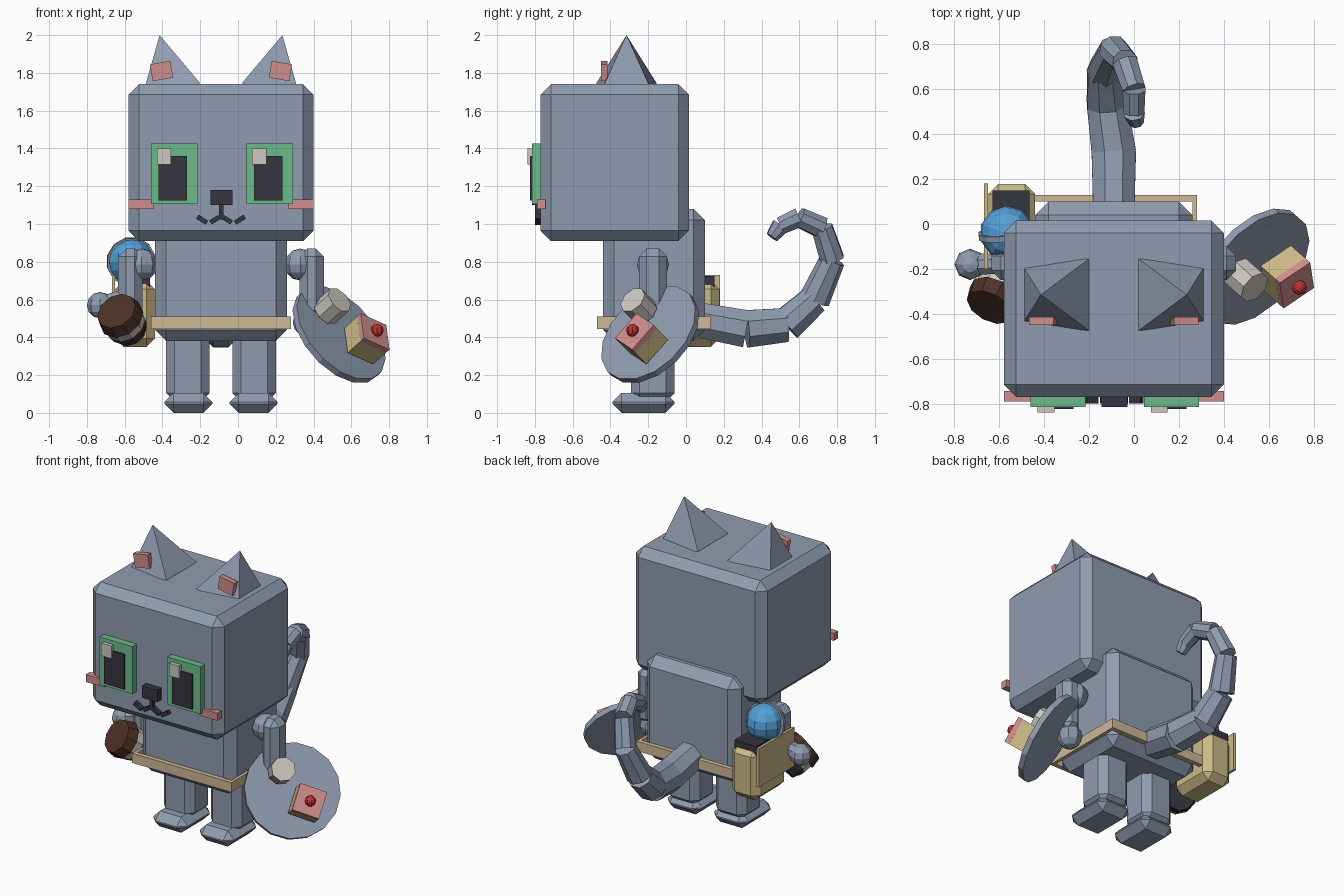
import bpy, bmesh, math
from mathutils import Vector, Matrix

if "Cube" in bpy.data.objects:
    bpy.data.objects.remove(bpy.data.objects["Cube"])

MID = -0.09  # symmetry plane of the character


def material(name, rgb):
    m = bpy.data.materials.new(name)
    m.diffuse_color = (*rgb, 1)
    m.use_nodes = True
    m.node_tree.nodes["Principled BSDF"].inputs["Base Color"].default_value = m.diffuse_color
    return m


FUR = material("blue_grey", (.275, .33, .43))
GREEN = material("green", (.15, .50, .26))
DARK = material("near_black", (.035, .035, .05))
PINK = material("pink", (.62, .27, .26))
CREAM = material("cream", (.60, .58, .53))
BELT = material("belt_tan", (.62, .48, .31))
TAN = material("yellow_tan", (.60, .49, .24))
BLUE = material("sky_blue", (.09, .35, .68))
BROWN = material("brown", (.075, .03, .02))
RED = material("red", (.50, .035, .03))


def finish(name, bm, mat):
    bmesh.ops.recalc_face_normals(bm, faces=bm.faces)
    me = bpy.data.meshes.new(name)
    bm.to_mesh(me)
    bm.free()
    me.materials.append(mat)
    ob = bpy.data.objects.new(name, me)
    bpy.context.collection.objects.link(ob)
    return ob


def box(name, mat, x, y, z, bevel=0, tilt=0):
    """Box from (min, max) ranges, chamfered, tilted about the y axis."""
    lo, hi = Vector((x[0], y[0], z[0])), Vector((x[1], y[1], z[1]))
    bm = bmesh.new()
    bmesh.ops.create_cube(bm, size=1, matrix=Matrix.Diagonal((*(hi - lo), 1)))
    if bevel:
        bmesh.ops.bevel(bm, geom=bm.edges[:], offset=bevel, segments=1, affect='EDGES')
    bm.transform(Matrix.Translation((lo + hi) / 2) @ Matrix.Rotation(math.radians(tilt), 4, 'Y'))
    return finish(name, bm, mat)


def ball(name, mat, c, r, seg=8, rings=6):
    bm = bmesh.new()
    bmesh.ops.create_uvsphere(bm, u_segments=seg, v_segments=rings, radius=r,
                              matrix=Matrix.Translation(c))
    return finish(name, bm, mat)


def rod(name, mat, a, b, r1, r2, sides=8):
    """Faceted cylinder or cone between two points."""
    a, b = Vector(a), Vector(b)
    bm = bmesh.new()
    rot = (b - a).to_track_quat('Z', 'X').to_matrix().to_4x4()
    bmesh.ops.create_cone(bm, cap_ends=True, segments=sides, radius1=r1, radius2=r2,
                          depth=(b - a).length,
                          matrix=Matrix.Translation((a + b) / 2) @ rot
                          @ Matrix.Rotation(math.pi / sides, 4, 'Z'))
    return finish(name, bm, mat)


def flip(xr):
    return tuple(sorted(2 * MID - v for v in xr))


# Head and torso
box("head", FUR, (-.58, .40), (-.77, .015), (.91, 1.74), .055)
box("torso", FUR, (-.44, .26), (-.44, .10), (.38, 1.08), .06)

# Belt strips around the torso
box("belt_front", BELT, (-.46, .28), (-.47, -.44), (.445, .51))
box("belt_back", BELT, (-.46, .28), (.10, .13), (.445, .51))
box("belt_left", BELT, (-.46, -.44), (-.44, .10), (.445, .51))
box("belt_right", BELT, (.26, .28), (-.44, .10), (.445, .51))

# Paired parts on both sides of the symmetry plane
for side, f, s in (("right", lambda r: r, 1), ("left", flip, -1)):
    box(side + "_leg", FUR, f((-.03, .20)), (-.29, -.06), (.06, .45), .045)
    box(side + "_foot", FUR, f((-.045, .21)), (-.39, -.06), (0, .105), .048)
    box(side + "_arm", FUR, f((.325, .455)), (-.25, -.10), (.50, .87), .042)
    ball(side + "_shoulder", FUR, (MID + s * .42, -.175, .785), .085)
    box(side + "_cheek", PINK, f((.265, .40)), (-.79, -.745), (1.08, 1.13))
    box(side + "_inner_ear", PINK, f((.17, .28)), (-.45, -.415), (1.765, 1.855), 0, s * 10)
    # leaning four-sided ear
    bm = bmesh.new()
    base = [bm.verts.new((MID + s * (x - MID), y, z)) for x, y, z in
            ((.02, -.475, 1.745), (.32, -.45, 1.70), (.32, -.18, 1.70), (.02, -.155, 1.745))]
    tip = bm.verts.new((MID + s * .325, -.315, 2.0))
    bm.faces.new(base)
    for i in range(4):
        bm.faces.new((base[i], base[(i + 1) % 4], tip))
    finish(side + "_ear", bm, FUR)
    # mouth strokes
    box(side + "_mouth_inner", DARK, f((-.085, -.03)), (-.80, -.76), (1.01, 1.035), 0, s * 32)
    box(side + "_mouth_outer", DARK, f((-.02, .04)), (-.80, -.76), (1.01, 1.035), 0, s * -32)

# Eyes, with the highlight on the same side of each
for side, d in (("left", 0), ("right", .505)):
    box(side + "_iris", GREEN, (-.46 + d, -.215 + d), (-.815, -.76), (1.105, 1.425))
    box(side + "_pupil", DARK, (-.42 + d, -.27 + d), (-.825, -.78), (1.125, 1.36))
    box(side + "_eye_glint", CREAM, (-.43 + d, -.355 + d), (-.84, -.79), (1.315, 1.40))

# Nose
box("nose", DARK, (-.145, -.03), (-.815, -.76), (1.10, 1.18))
box("nose_line", DARK, (-.10, -.077), (-.80, -.76), (1.025, 1.11))

# Hands
ball("right_hand", FUR, (.37, -.175, .48), .08)
ball("left_hand", FUR, (-.73, -.18, .57), .07)
rod("left_forearm", FUR, (-.57, -.175, .62), (-.72, -.18, .57), .05, .05)

# Curled tail as tapering faceted segments: x, y, z, radius
tail = [(-.09, .08, .49, .10), (-.09, .32, .445, .107), (-.12, .53, .465, .097),
        (-.13, .68, .60, .083), (-.09, .775, .81, .068), (-.04, .72, .98, .06),
        (0, .60, 1.035, .055), (0, .50, .99, .05), (.01, .455, .93, .035)]
for i, (p, q) in enumerate(zip(tail, tail[1:])):
    rod(f"tail_{i + 1}", FUR, p[:3], q[:3], p[3], q[3])

# Tilted tray held in the right hand
n = Vector((.62, -.55, .56)).normalized()
tray = Vector((.535, -.19, .415))
rod("tray", FUR, tray - n * .018, tray + n * .018, .30, .30, 16)
soft = Vector((.50, -.25, .565))
rod("marshmallow", CREAM, soft - n * .06, soft + n * .06, .077, .077, 8)

# Cake on the tray, turned in the tray plane
across = Vector((0, 0, 1)).cross(n).normalized()
up = n.cross(across)
t = math.radians(25)
e1 = across * math.cos(t) - up * math.sin(t)
e2 = up * math.cos(t) + across * math.sin(t)
frame = Matrix((e1, e2, n)).transposed().to_4x4()
for name, mat, c, h in (("cake_base", TAN, (.674, -.228, .384), .11),
                        ("cake_icing", PINK, (.715, -.264, .421), .035)):
    ob = box(name, mat, (-.087, .087), (-.087, .087), (-h / 2, h / 2))
    ob.matrix_world = Matrix.Translation(c) @ frame
ball("cherry", RED, (.737, -.283, .437), .034)

# Hip pouch with dark opening and side flap
box("pouch", TAN, (-.65, -.44), (-.16, .178), (.35, .70), .045)
box("pouch_opening", DARK, (-.63, -.465), (-.13, .15), (.60, .725))
box("pouch_flap", TAN, (-.668, -.65), (-.20, .18), (.47, .73))

# Blue ball with grey band resting in the pouch
orb = Vector((-.565, -.04, .80))
ball("orb", BLUE, orb, .122, 10, 8)
axis = Vector((-.12, .97, .2)).normalized()
rod("orb_band", FUR, orb - axis * .013, orb + axis * .013, .132, .132, 12)

# Small drum-shaped mug in the left hand
mug = Vector((-.63, -.345, .52))
d = Vector((.39, .73, -.56)).normalized()
for name, mat, a, b, r1, r2 in (("mug_front", BROWN, -.035, .035, .11, .125),
                                ("mug_band", CREAM, .035, .09, .112, .112),
                                ("mug_ring", BROWN, .09, .13, .112, .105),
                                ("mug_end", DARK, .13, .165, .10, .09)):
    rod(name, mat, mug + d * a, mug + d * b, r1, r2, 10)
